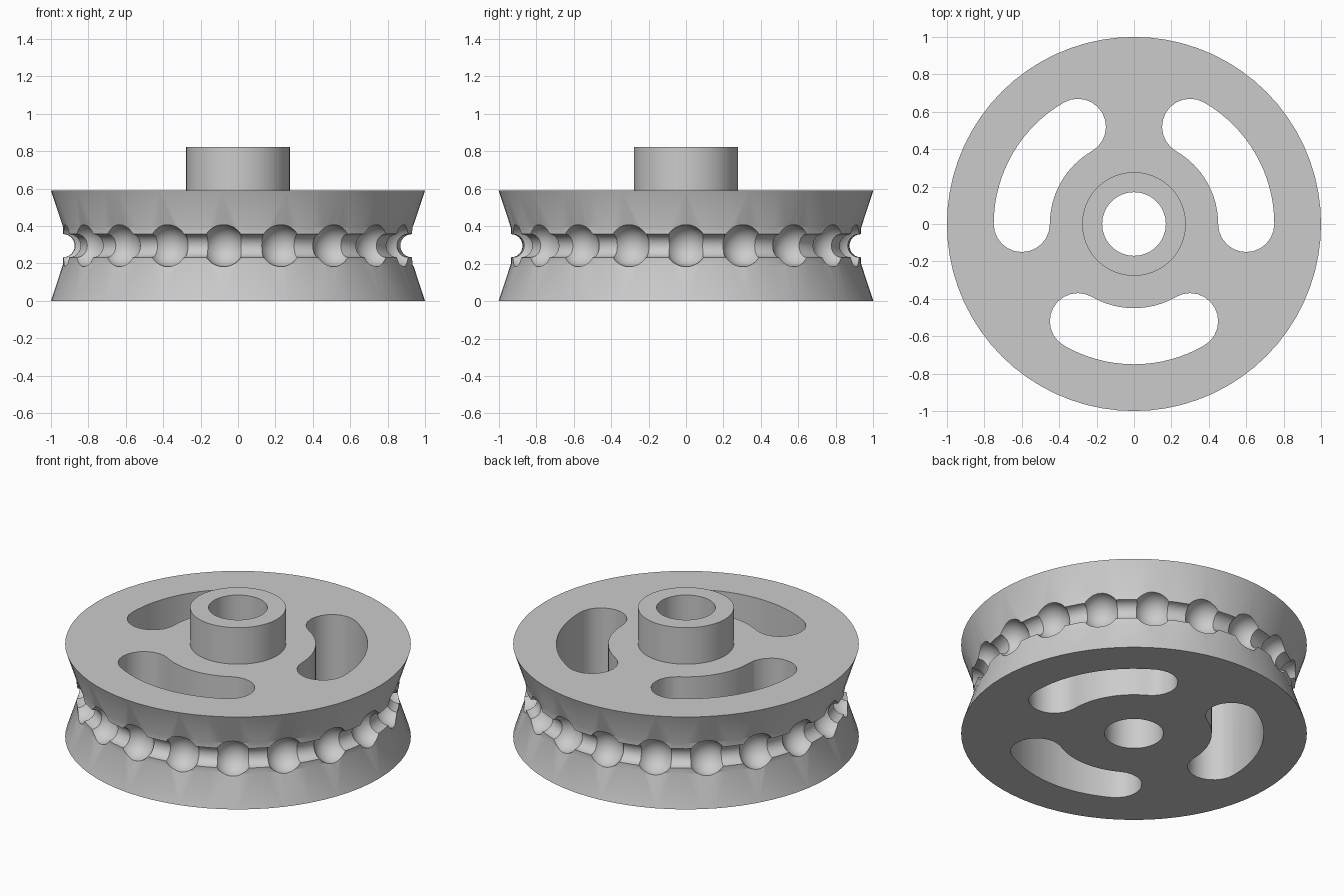
import bpy, bmesh, math
from mathutils import Matrix, Vector

cube = bpy.data.objects.get("Cube")
if cube:
    bpy.data.objects.remove(cube)

MID, TOP, HUB_TOP = 0.295, 0.59, 0.823
BEADS, BEAD_R, GROOVE_R, WAIST_R = 19, 0.112, 0.062, 0.935
SIDES = 72

grey = bpy.data.materials.new("light grey")
grey.use_nodes = True
colour = (0.6, 0.6, 0.6, 1)
grey.diffuse_color = colour
grey.node_tree.nodes["Principled BSDF"].inputs["Base Color"].default_value = colour


def add_object(name, bm):
    bmesh.ops.recalc_face_normals(bm, faces=bm.faces)
    mesh = bpy.data.meshes.new(name)
    bm.to_mesh(mesh)
    bm.free()
    mesh.materials.append(grey)
    obj = bpy.data.objects.new(name, mesh)
    bpy.context.collection.objects.link(obj)
    return obj


def polar(radius, angle, z=0):
    return Vector((radius * math.cos(angle), radius * math.sin(angle), z))


# Wheel cross-section: bore, hub, flared rim and round cord groove
groove = [(WAIST_R - GROOVE_R * math.cos(a), MID + GROOVE_R * math.sin(a))
          for a in (math.pi * (i / 12 - 0.5) for i in range(13))]
profile = [(0.17, 0), (1, 0), (WAIST_R, 0.197)] + groove + [
    (WAIST_R, 2 * MID - 0.197), (1, TOP), (0.277, TOP), (0.277, HUB_TOP), (0.17, HUB_TOP)]

bm = bmesh.new()
rings = [[bm.verts.new(polar(r, math.tau * k / SIDES, z)) for r, z in profile]
         for k in range(SIDES)]
n = len(profile)
for k in range(SIDES):
    a, b = rings[k], rings[(k + 1) % SIDES]
    for i in range(n):
        j = (i + 1) % n
        bm.faces.new((a[i], b[i], b[j], a[j]))
wheel = add_object("pulley_wheel", bm)

# Bead pockets around the groove
bm = bmesh.new()
for k in range(BEADS):
    turn = math.tau * k / BEADS
    place = Matrix.Translation(polar(WAIST_R, turn, MID)) @ Matrix.Rotation(turn, 4, "Z")
    bmesh.ops.create_uvsphere(bm, u_segments=32, v_segments=18, radius=BEAD_R, matrix=place)
bead_cutter = add_object("bead_pocket_cutter", bm)

# Three curved slots with round ends
bm = bmesh.new()
SLOT_R, SLOT_HALF, SWEEP = 0.6, 0.15, math.radians(30)
for k in range(3):
    mid = math.radians(30 + 120 * k)
    outline = []
    for side in (1, -1):
        for i in range(17):
            outline.append(polar(SLOT_R + side * SLOT_HALF, mid + side * SWEEP * (i / 8 - 1)))
        centre = polar(SLOT_R, mid + side * SWEEP)
        start = mid + side * SWEEP + (0 if side > 0 else math.pi)
        for i in range(1, 12):
            outline.append(centre + polar(SLOT_HALF, start + math.pi * i / 12))
    face = bm.faces.new([bm.verts.new(p + Vector((0, 0, -0.1))) for p in outline])
    raised = bmesh.ops.extrude_face_region(bm, geom=[face])["geom"]
    bmesh.ops.translate(bm, vec=(0, 0, 0.9),
                        verts=[v for v in raised if isinstance(v, bmesh.types.BMVert)])
slot_cutter = add_object("slot_cutter", bm)

for cutter in (bead_cutter, slot_cutter):
    cut = wheel.modifiers.new(cutter.name, "BOOLEAN")
    cut.operation = "DIFFERENCE"
    cut.solver = "EXACT"
    cut.object = cutter

# Apply the cuts, then remove the helpers
bpy.ops.object.select_all(action="DESELECT")
bpy.context.view_layer.objects.active = wheel
wheel.select_set(True)
for cutter in (bead_cutter, slot_cutter):
    bpy.ops.object.modifier_apply(modifier=cutter.name)
    bpy.data.objects.remove(cutter)
bpy.ops.object.shade_smooth_by_angle(angle=math.radians(25))
